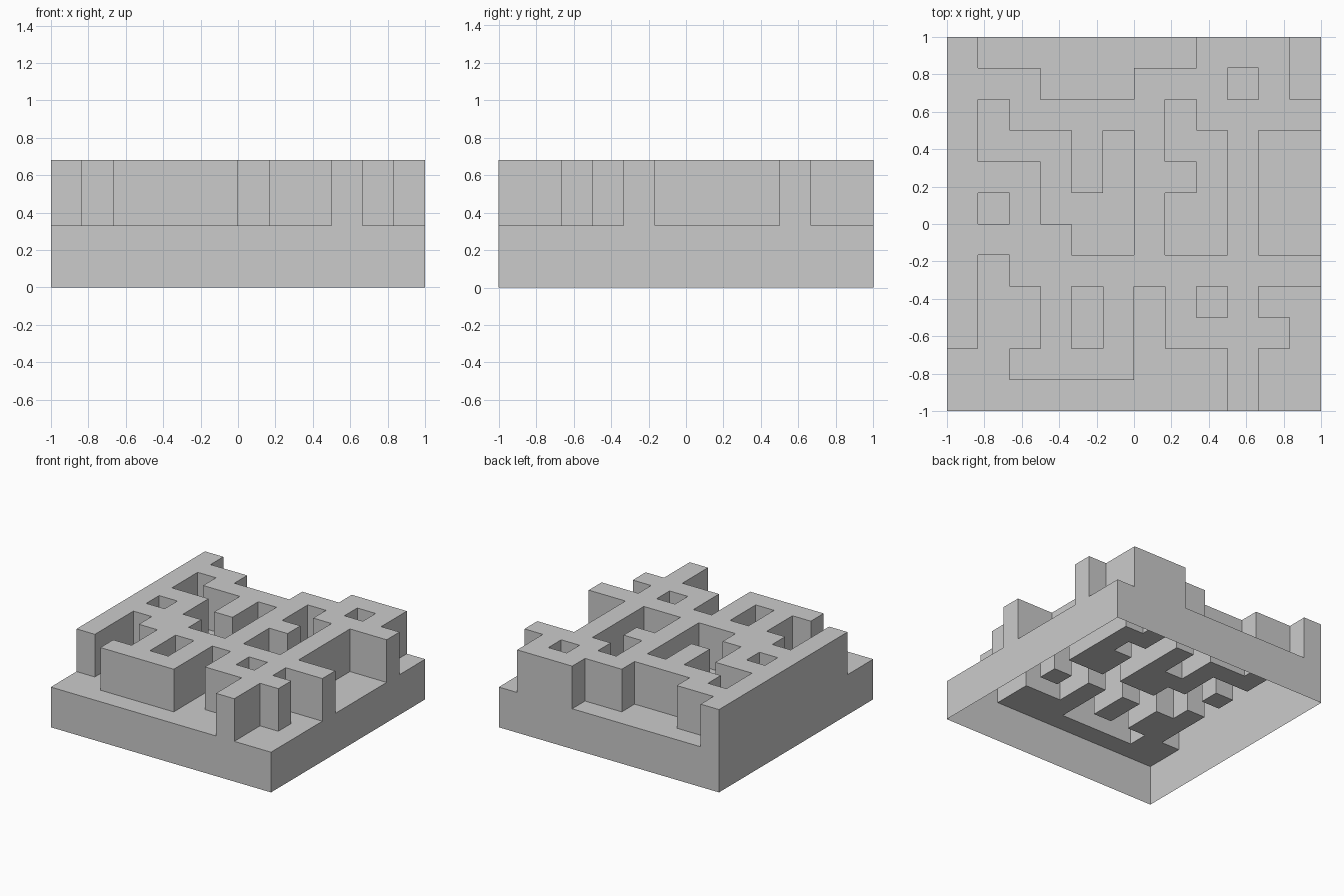
import bpy, bmesh
from mathutils import Vector

if "Cube" in bpy.data.objects:
    bpy.data.objects.remove(bpy.data.objects["Cube"])

# Plan seen from above, back row first: '#' raised wall, '.' sunken floor
PLAN = [
    "#.......###.",
    "###...###.#.",
    "#.#####.####",
    "#...#.#..#..",
    "###.#.##.#..",
    "#.#...#..#..",
    "####..#..#..",
    "#.##########",
    "#..#.#.#.#..",
    "#..#.#.####.",
    "..####...#..",
    ".........#..",
]
N = len(PLAN)
CELL = 2.0 / N
FLOOR, TOP = 0.33, 0.68


def height(col, row):
    if not (0 <= col < N and 0 <= row < N):
        return 0.0
    return TOP if PLAN[row][col] == "#" else FLOOR


def add_quad(bm, points):
    bm.faces.new([bm.verts.new(p) for p in points])


bm = bmesh.new()
for row in range(N):
    for col in range(N):
        h = height(col, row)
        centre = Vector((-1 + (col + 0.5) * CELL, 1 - (row + 0.5) * CELL, 0))
        r = CELL / 2

        # Horizontal surface of the cell
        add_quad(bm, [centre + Vector((sx * r, sy * r, h))
                      for sx, sy in ((-1, -1), (1, -1), (1, 1), (-1, 1))])

        # Vertical sides wherever the neighbour is lower (underside stays open)
        for dx, dy in ((1, 0), (-1, 0), (0, 1), (0, -1)):
            beside = height(col + dx, row - dy)
            out = Vector((dx, dy, 0)) * r
            along = Vector((-dy, dx, 0)) * r
            for lo, hi in ((0.0, FLOOR), (FLOOR, TOP)):
                if beside <= lo and h >= hi:
                    a, b = centre + out - along, centre + out + along
                    up0, up1 = Vector((0, 0, lo)), Vector((0, 0, hi))
                    add_quad(bm, [a + up0, b + up0, b + up1, a + up1])

# Join the cells into one clean shell with large flat faces
bmesh.ops.remove_doubles(bm, verts=bm.verts[:], dist=0.001)
bmesh.ops.dissolve_limit(bm, angle_limit=0.02, verts=bm.verts[:], edges=bm.edges[:])

mesh = bpy.data.meshes.new("maze_block")
bm.to_mesh(mesh)
bm.free()
maze = bpy.data.objects.new("maze_block", mesh)
bpy.context.collection.objects.link(maze)
